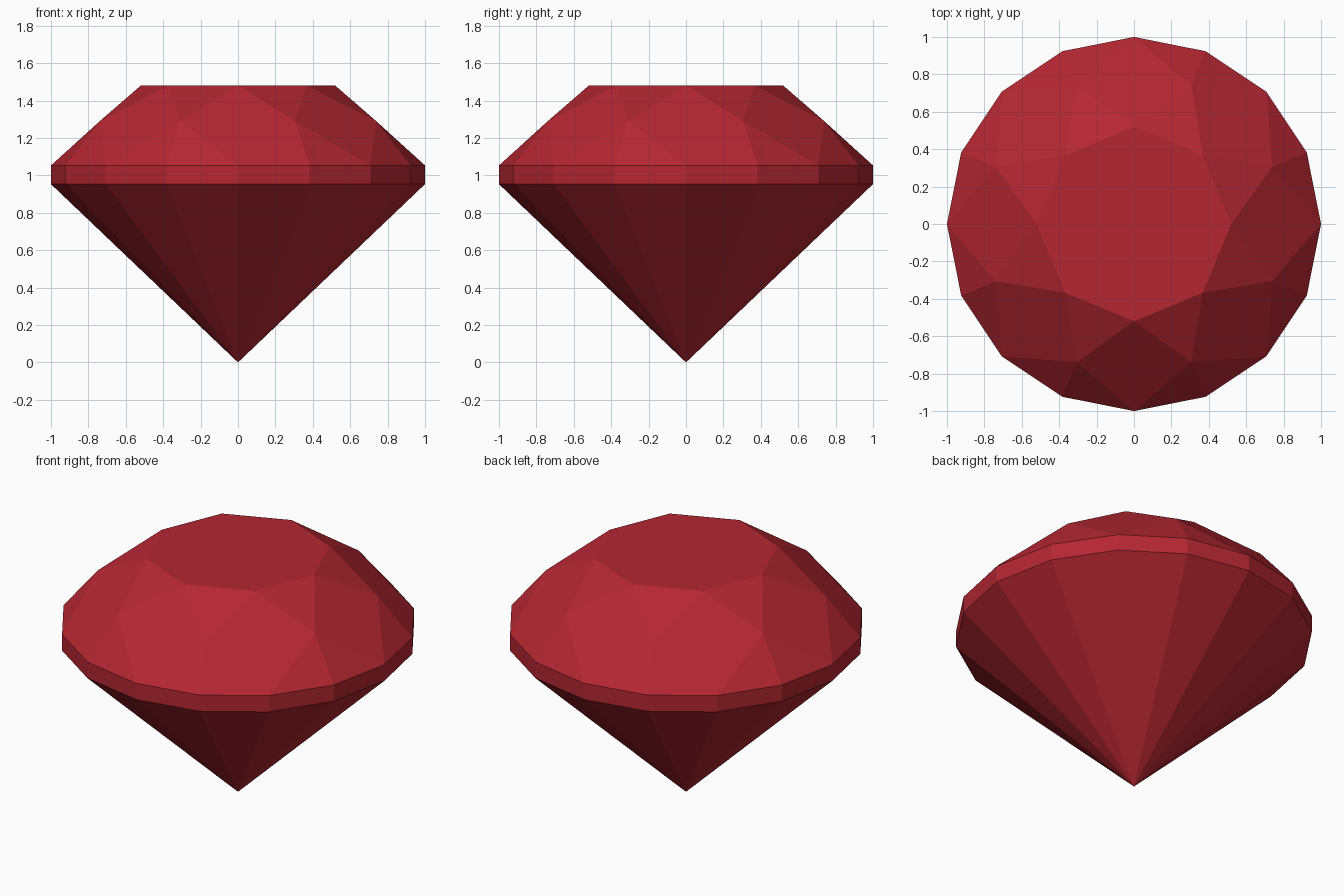
import bpy
from math import cos, sin, pi

cube = bpy.data.objects.get("Cube")
if cube:
    bpy.data.objects.remove(cube, do_unlink=True)

SIDES = 16          # girdle corners
STARS = SIDES // 2  # table corners

ruby = bpy.data.materials.new("ruby_red")
ruby.use_nodes = True
RED = (0.46, 0.02, 0.032, 1.0)
ruby.diffuse_color = RED
ruby.node_tree.nodes["Principled BSDF"].inputs["Base Color"].default_value = RED


def ring(count, radius, z, turn=0.0):
    """Regular polygon of points around the z axis."""
    angles = [2 * pi * (i + turn) / count for i in range(count)]
    return [(radius * cos(a), radius * sin(a), z) for a in angles]


def make_part(name, faces):
    """Flat-shaded mesh from faces given as lists of points."""
    points = list(dict.fromkeys(p for f in faces for p in f))
    index = {p: i for i, p in enumerate(points)}
    mesh = bpy.data.meshes.new(name)
    mesh.from_pydata(points, [], [[index[p] for p in f] for f in faces])
    mesh.materials.append(ruby)
    obj = bpy.data.objects.new(name, mesh)
    bpy.context.collection.objects.link(obj)
    return obj


table = ring(STARS, 0.52, 1.48)
middle = ring(STARS, 0.80, 1.29, turn=0.5)
girdle_top = ring(SIDES, 1.0, 1.053)
girdle_low = ring(SIDES, 1.0, 0.953)
culet = (0.0, 0.0, 0.0)

# Crown: table, star facets, kites and upper girdle facets
crown = [table]
for k in range(STARS):
    after = (k + 1) % STARS
    g0, g1, g2 = (girdle_top[(2 * k + j) % SIDES] for j in range(3))
    crown.append([table[k], middle[k], table[after]])
    crown.append([table[k], middle[k - 1], g0, middle[k]])
    crown.append([middle[k], g0, g1])
    crown.append([middle[k], g1, g2])
make_part("crown", crown)

# Girdle band and pavilion facets meeting at the point
pairs = [(i, (i + 1) % SIDES) for i in range(SIDES)]
make_part("girdle", [[girdle_low[i], girdle_low[j], girdle_top[j], girdle_top[i]]
                     for i, j in pairs])
make_part("pavilion", [[culet, girdle_low[j], girdle_low[i]] for i, j in pairs])
